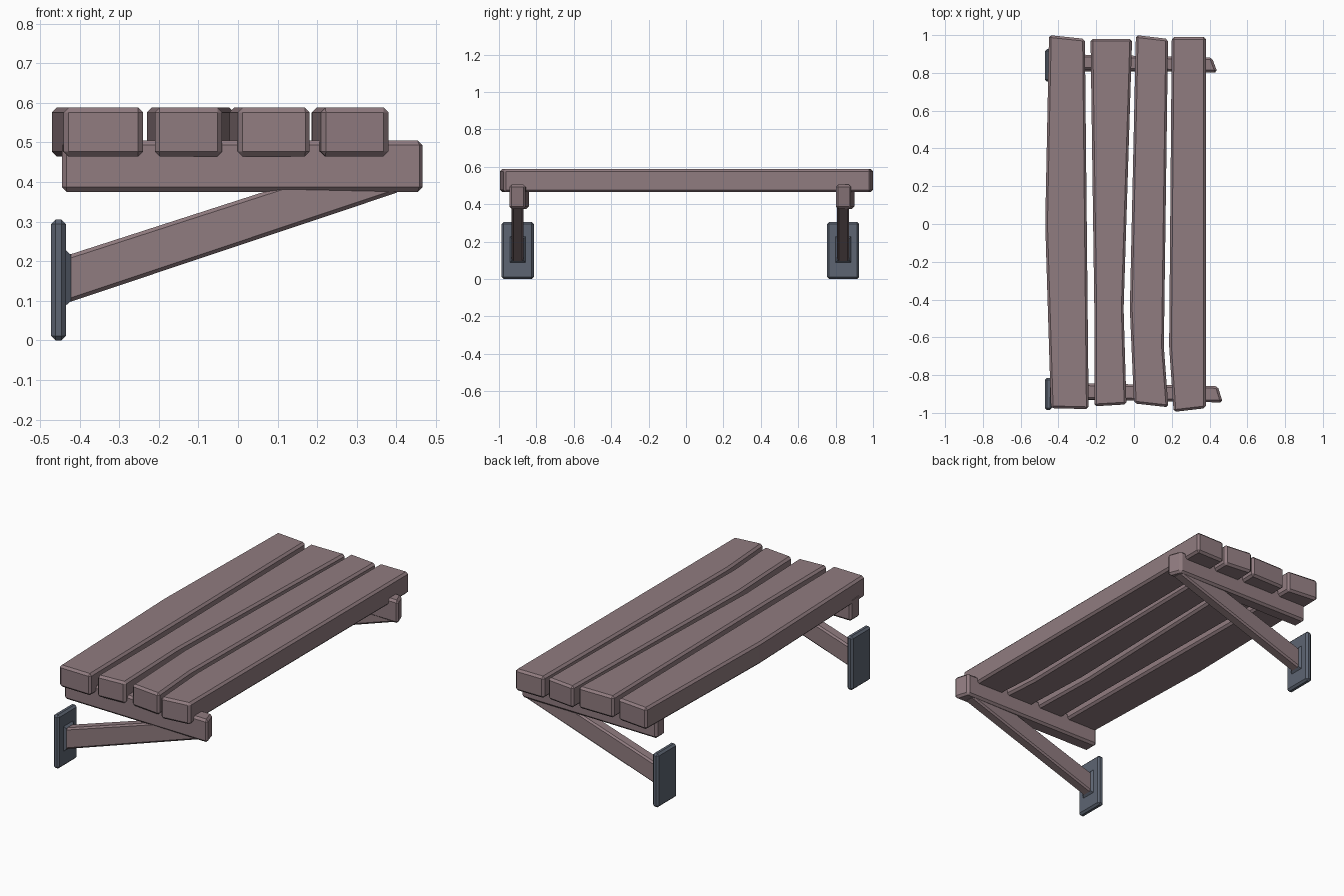
import bpy, bmesh
from mathutils import Vector

if "Cube" in bpy.data.objects:
    bpy.data.objects.remove(bpy.data.objects["Cube"])


def material(name, color):
    m = bpy.data.materials.new(name)
    m.diffuse_color = (*color, 1)
    m.use_nodes = True
    m.node_tree.nodes["Principled BSDF"].inputs["Base Color"].default_value = m.diffuse_color
    return m


WOOD = material("wood", (0.28, 0.2, 0.215))
METAL = material("metal", (0.11, 0.13, 0.17))


def prism(name, outline, offset, mat, bevel):
    """Extrude a closed 3D outline by an offset and chamfer its edges."""
    bm = bmesh.new()
    face = bm.faces.new([bm.verts.new(p) for p in outline])
    ext = bmesh.ops.extrude_face_region(bm, geom=[face])
    moved = [v for v in ext["geom"] if isinstance(v, bmesh.types.BMVert)]
    bmesh.ops.translate(bm, verts=moved, vec=Vector(offset))
    bmesh.ops.recalc_face_normals(bm, faces=bm.faces)
    if bevel:
        bmesh.ops.bevel(bm, geom=list(bm.edges), offset=bevel, segments=1,
                        profile=0.5, affect='EDGES')
    mesh = bpy.data.meshes.new(name)
    bm.to_mesh(mesh)
    bm.free()
    mesh.materials.append(mat)
    ob = bpy.data.objects.new(name, mesh)
    bpy.context.collection.objects.link(ob)
    return ob


# Four uneven seat planks (outlines seen from above)
planks = [
    [(-.44, -.975), (-.24, -.98), (-.25, 0), (-.26, .98), (-.45, 1), (-.47, 0)],
    [(-.21, -.965), (-.04, -.955), (-.055, -.45), (-.01, .98), (-.23, .98), (-.21, -.45)],
    [(0, -.95), (.182, -.97), (.158, -.65), (.18, .98), (.01, 1), (-.022, -.45)],
    [(.21, -.995), (.38, -.975), (.38, 0), (.38, .99), (.20, .99), (.186, -.65)],
]
for i, pts in enumerate(planks):
    prism(f"seat_plank_{i + 1}", [(x, y, .465) for x, y in pts],
          (0, 0, .123), WOOD, .012)

# Slightly skewed cross beams under the planks
beams = {
    "front_beam": [(-.445, -.925), (.47, -.945), (.443, -.858), (-.445, -.84)],
    "back_beam": [(-.445, .82), (.442, .802), (.412, .882), (-.445, .9)],
}
for name, pts in beams.items():
    prism(name, [(x, y, .375) for x, y in pts], (0, 0, .13), WOOD, .012)

for side, yc in (("front", -.90), ("back", .84)):
    # Wall plate
    prism(f"{side}_wall_plate",
          [(-.472, yc - .086, 0), (-.472, yc + .086, 0),
           (-.472, yc + .086, .305), (-.472, yc - .086, .305)],
          (.037, 0, 0), METAL, .011)
    # Flared socket where the brace meets the plate
    bm = bmesh.new()
    rings = [[bm.verts.new((x, yc + sy * w, z)) for sy, z in
              ((-1, lo), (1, lo), (1, hi), (-1, hi))]
             for x, w, lo, hi in ((-.445, .042, .083, .23), (-.435, .042, .088, .228),
                                  (-.422, .032, .099, .216))]
    bm.faces.new(rings[0])
    bm.faces.new(rings[-1])
    for a, b in zip(rings, rings[1:]):
        for k in range(4):
            n = (k + 1) % 4
            bm.faces.new((a[k], a[n], b[n], b[k]))
    bmesh.ops.recalc_face_normals(bm, faces=bm.faces)
    mesh = bpy.data.meshes.new(f"{side}_socket")
    bm.to_mesh(mesh)
    bm.free()
    mesh.materials.append(METAL)
    bpy.context.collection.objects.link(bpy.data.objects.new(f"{side}_socket", mesh))
    # Diagonal brace rising into the beam
    prism(f"{side}_brace",
          [(-.44, yc - .032, .092), (.41, yc - .032, .376),
           (.375, yc - .032, .475), (-.44, yc - .032, .212)],
          (0, .064, 0), WOOD, .009)
